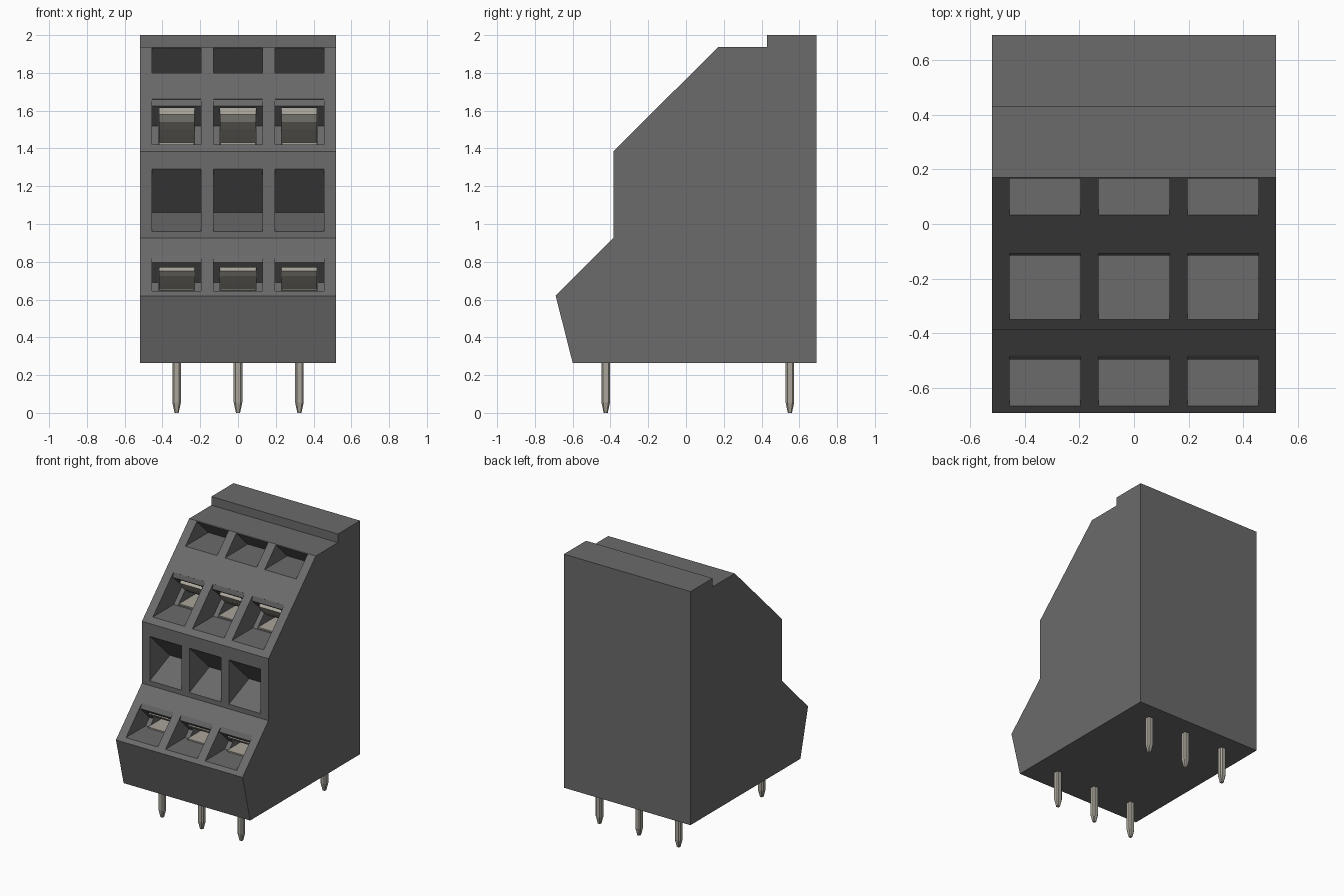
import bpy, bmesh

cube = bpy.data.objects.get("Cube")
if cube:
    bpy.data.objects.remove(cube, do_unlink=True)


def material(name, rgb):
    m = bpy.data.materials.new(name)
    m.use_nodes = True
    colour = (*rgb, 1)
    m.diffuse_color = colour
    m.node_tree.nodes["Principled BSDF"].inputs["Base Color"].default_value = colour
    return m


plastic = material("dark grey plastic", (0.148, 0.145, 0.145))
metal = material("warm grey metal", (0.40, 0.375, 0.325))

COLUMNS = (-0.325, 0, 0.325)


def loft(bm, rings):
    """Close a solid through matching rings of points."""
    loops = [[bm.verts.new(p) for p in ring] for ring in rings]
    n = len(loops[0])
    bm.faces.new(loops[0])
    bm.faces.new(loops[-1][::-1])
    for a, b in zip(loops, loops[1:]):
        for i in range(n):
            j = (i + 1) % n
            bm.faces.new((a[i], b[i], b[j], a[j]))


def prism(bm, profile, x, half):
    """Extrude a (y, z) profile sideways around x."""
    loft(bm, [[(x + s * half, y, z) for y, z in profile] for s in (-1, 1)])


def finish(name, bm, mat):
    bmesh.ops.recalc_face_normals(bm, faces=bm.faces[:])
    me = bpy.data.meshes.new(name)
    bm.to_mesh(me)
    bm.free()
    me.materials.append(mat)
    ob = bpy.data.objects.new(name, me)
    bpy.context.collection.objects.link(ob)
    return ob


def repeat_prisms(name, profiles, half, mat):
    bm = bmesh.new()
    for x in COLUMNS:
        for profile in profiles:
            prism(bm, profile, x, half)
    return finish(name, bm, mat)


# Stepped housing
bm = bmesh.new()
prism(bm, [(-0.6, 0.265), (0.69, 0.265), (0.69, 2), (0.43, 2), (0.43, 1.936),
           (0.17, 1.936), (-0.385, 1.385), (-0.385, 0.925), (-0.69, 0.62)], 0, 0.52)
housing = finish("housing", bm, plastic)


# Funnel pockets: inner outline from lower lip to upper lip, then pushed outside
def pocket(inner, dy, dz):
    (y0, z0), (y1, z1) = inner[0], inner[-1]
    return inner + [(y1 + dy, z1 + dz), (y0 + dy, z0 + dz)]


pockets = [
    pocket([(0.03, 1.80), (0.30, 1.80), (0.167, 1.932)], -0.08, 0.08),
    pocket([(-0.35, 1.42), (-0.105, 1.42), (-0.005, 1.52), (-0.115, 1.625),
            (-0.107, 1.66)], -0.08, 0.08),
    pocket([(-0.385, 0.96), (-0.15, 1.06), (-0.385, 1.29)], -0.08, 0),
    pocket([(-0.665, 0.645), (-0.435, 0.645), (-0.39, 0.69), (-0.495, 0.795),
            (-0.48, 0.83)], -0.08, 0.08),
]


# Wire entries behind the sloped pockets: (front y, floor z, roof z)
entries = [(-0.105, 1.422, 1.615), (-0.47, 0.647, 0.785)]
channels = [[(y, lo), (y + 0.3, lo), (y + 0.3, hi), (y, hi)] for y, lo, hi in entries]

cutters = [repeat_prisms("pocket_cutter", pockets, 0.13, plastic),
           repeat_prisms("entry_cutter", channels, 0.095, plastic)]
for cutter in cutters:
    cutter.hide_render = True
    mod = housing.modifiers.new("cut", 'BOOLEAN')
    mod.operation = 'DIFFERENCE'
    mod.solver = 'EXACT'
    mod.object = cutter
bpy.context.view_layer.update()
graph = bpy.context.evaluated_depsgraph_get()
cut_mesh = bpy.data.meshes.new_from_object(housing.evaluated_get(graph))
housing.modifiers.clear()
housing.data = cut_mesh
for cutter in cutters:
    bpy.data.objects.remove(cutter, do_unlink=True)

# Clamp leaves with a tilted lip and a curved underside
leaves, plates = [], []
for y, lo, hi in entries:
    drop = hi - 0.035 - lo
    under = [(y + 0.02 + 0.2 * t ** 1.5, hi - 0.035 - drop * t)
             for t in (0, 0.25, 0.5, 0.75, 1)]
    leaves.append(under + [(y + 0.29, lo), (y + 0.29, hi - 0.001), (y + 0.055, hi - 0.001)])
    plates.append([(y + 0.01, lo), (y + 0.29, lo), (y + 0.29, lo + 0.009), (y + 0.01, lo + 0.009)])
repeat_prisms("clamp_leaves", leaves, 0.094, metal)
repeat_prisms("clamp_floors", plates, 0.093, metal)

# Solder pins with chamfered edges and tapered tips
for row, y in (("front", -0.425), ("back", 0.55)):
    bm = bmesh.new()
    for x in COLUMNS:
        rings = []
        for z, h in ((0, 0.011), (0.055, 0.0225), (0.3, 0.0225)):
            c = h * 0.6
            outline = [(h, -c), (h, c), (c, h), (-c, h), (-h, c), (-h, -c), (-c, -h), (c, -h)]
            rings.append([(x + px, y + py, z) for px, py in outline])
        loft(bm, rings)
    finish(row + "_pins", bm, metal)
